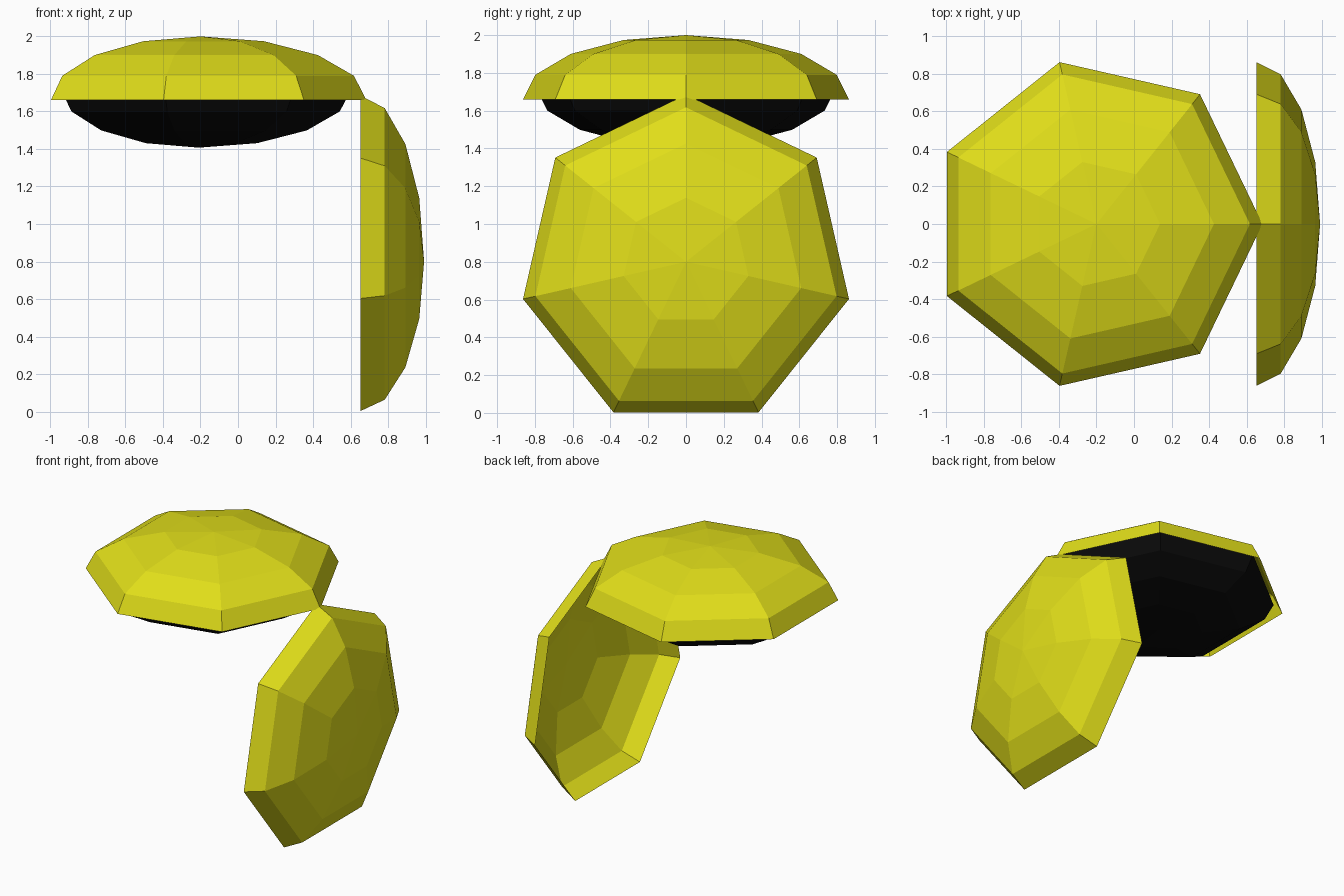
import bpy, bmesh
from math import sin, cos, pi

if "Cube" in bpy.data.objects:
    bpy.data.objects.remove(bpy.data.objects["Cube"])

SIDES, RINGS = 7, 4


def material(name, color):
    m = bpy.data.materials.new(name)
    m.diffuse_color = color
    m.use_nodes = True
    m.node_tree.nodes["Principled BSDF"].inputs["Base Color"].default_value = m.diffuse_color
    return m


def dome(name, radius, height, loc, mat, rot=(0, 0, 0), phase=0.0):
    """Open seven-sided half ellipsoid; a negative height makes it hang down."""
    bm = bmesh.new()
    rings = []
    for j in range(RINGS):
        t = j / RINGS * pi / 2
        rings.append([bm.verts.new((radius * cos(t) * cos(phase + i * 2 * pi / SIDES),
                                    radius * cos(t) * sin(phase + i * 2 * pi / SIDES),
                                    height * sin(t))) for i in range(SIDES)])
    apex = bm.verts.new((0, 0, height))
    for i in range(SIDES):
        k = (i + 1) % SIDES
        for low, high in zip(rings, rings[1:]):
            bm.faces.new((low[i], low[k], high[k], high[i]))
        bm.faces.new((rings[-1][i], rings[-1][k], apex))
    if height < 0:
        bmesh.ops.reverse_faces(bm, faces=bm.faces[:])
    me = bpy.data.meshes.new(name)
    bm.to_mesh(me)
    bm.free()
    me.materials.append(mat)
    ob = bpy.data.objects.new(name, me)
    ob.location, ob.rotation_euler = loc, rot
    bpy.context.collection.objects.link(ob)
    return ob


yellow = material("yellow", (0.75, 0.73, 0.01, 1))
black = material("black", (0.003, 0.003, 0.003, 1))

# Horizontal shell, and the upright shell touching it at one corner
dome("upper_shell", 0.885, 0.34, (-0.2, 0, 1.66), yellow)
dome("side_shell", 0.885, 0.34, (0.652, 0, 0.80), yellow, rot=(0, pi / 2, 0), phase=pi)

# Dark filling bulging out below the upper shell
dome("dark_filling", 0.815, -0.313, (-0.21, 0, 1.72), black)
